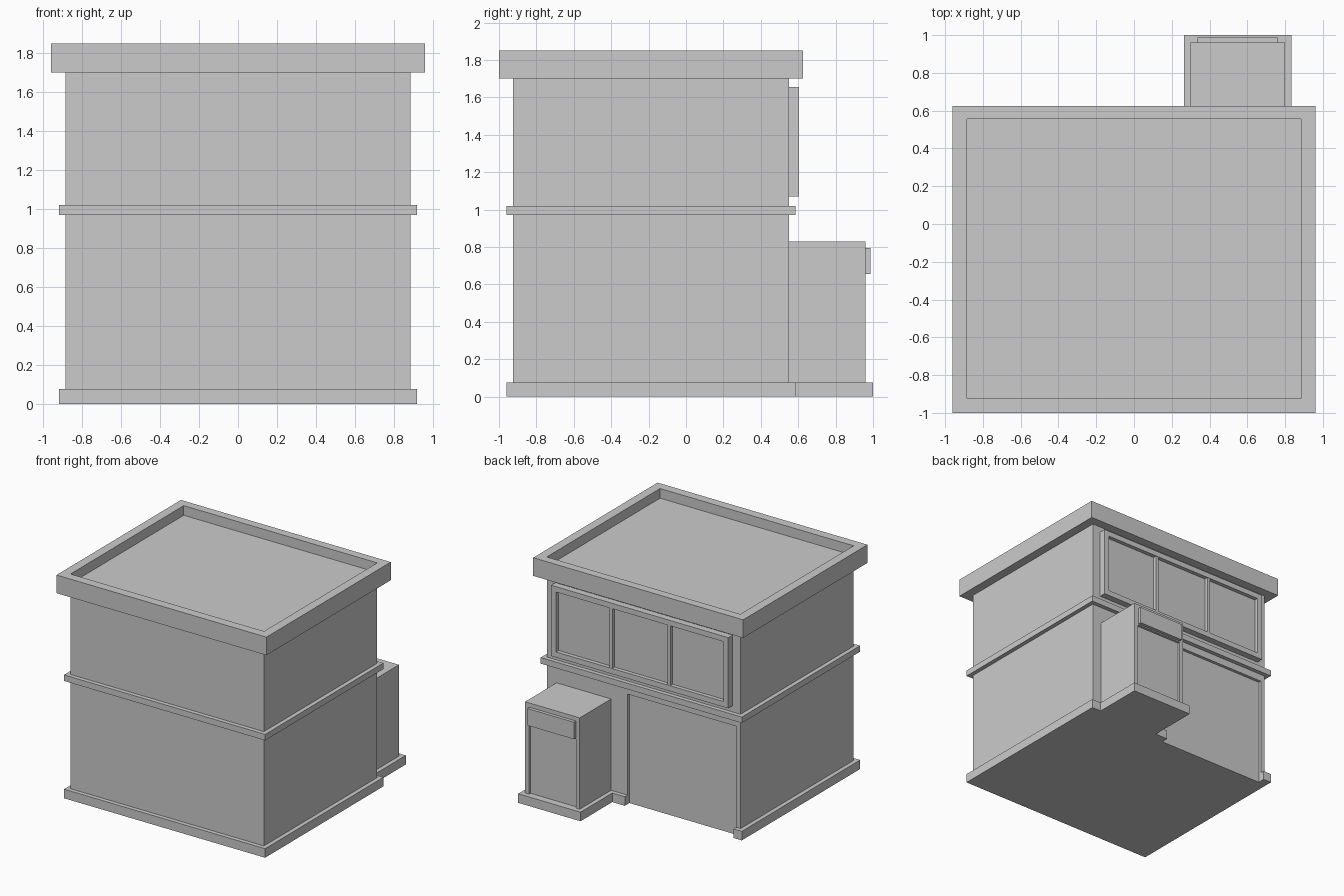
import bpy, bmesh
from mathutils import Vector

if "Cube" in bpy.data.objects:
    bpy.data.objects.remove(bpy.data.objects["Cube"])


def box(name, x, y, z):
    """Axis-aligned box from (min, max) ranges."""
    bm = bmesh.new()
    bmesh.ops.create_cube(bm, size=1)
    for v in bm.verts:
        v.co = Vector([r[0] if c < 0 else r[1] for c, r in zip(v.co, (x, y, z))])
    mesh = bpy.data.meshes.new(name)
    bm.to_mesh(mesh)
    bm.free()
    obj = bpy.data.objects.new(name, mesh)
    bpy.context.collection.objects.link(obj)
    return obj


def cut(target, cutter):
    """Subtract a hidden cutter from the target."""
    cutter.hide_render = True
    cutter.hide_set(True)
    mod = target.modifiers.new("cut", 'BOOLEAN')
    mod.operation = 'DIFFERENCE'
    mod.solver = 'EXACT'
    mod.object = cutter


# Main body, plinth and storey band
walls = box("walls", (-.885, .885), (-.925, .55), (.04, 1.72))
plinth = box("plinth", (-.92, .92), (-.96, .585), (0, .075))
box("storey_band", (-.92, .92), (-.96, .585), (.97, 1.02))

# Wide ground-floor opening, cut through wall and plinth
opening = box("wide_door_cutter", (-.845, .15), (.525, .8), (-.1, .91))
cut(walls, opening)
cut(plinth, opening)

# Roof slab with sunken centre
roof = box("roof_parapet", (-.96, .96), (-1, .625), (1.70, 1.85))
cut(roof, box("roof_cutter", (-.885, .885), (-.925, .555), (1.77, 2)))

# Upper window: backing pane, border and mullions
FY = (.54, .605)
box("window_pane", (-.79, .79), (.54, .572), (1.09, 1.635))
for side, x in (("left", -.81), ("right", .765)):
    box("window_jamb_" + side, (x, x + .045), FY, (1.07, 1.655))
for part, z in (("sill", 1.07), ("head", 1.61)):
    box("window_" + part, (-.765, .765), FY, (z, z + .045))
for x in (-.265, .265):
    box("window_mullion", (x - .013, x + .013), (.54, .602), (1.115, 1.61))

# Entrance block with shallow doorway and blank panel above
entrance = box("entrance_block", (.30, .80), (.54, .96), (.05, .83))
cut(entrance, box("entrance_cutter", (.335, .765), (.94, 1.1), (.075, .645)))
box("entrance_plinth", (.265, .835), (.55, 1.0), (0, .075))
box("entrance_panel", (.335, .76), (.95, .987), (.655, .795))
